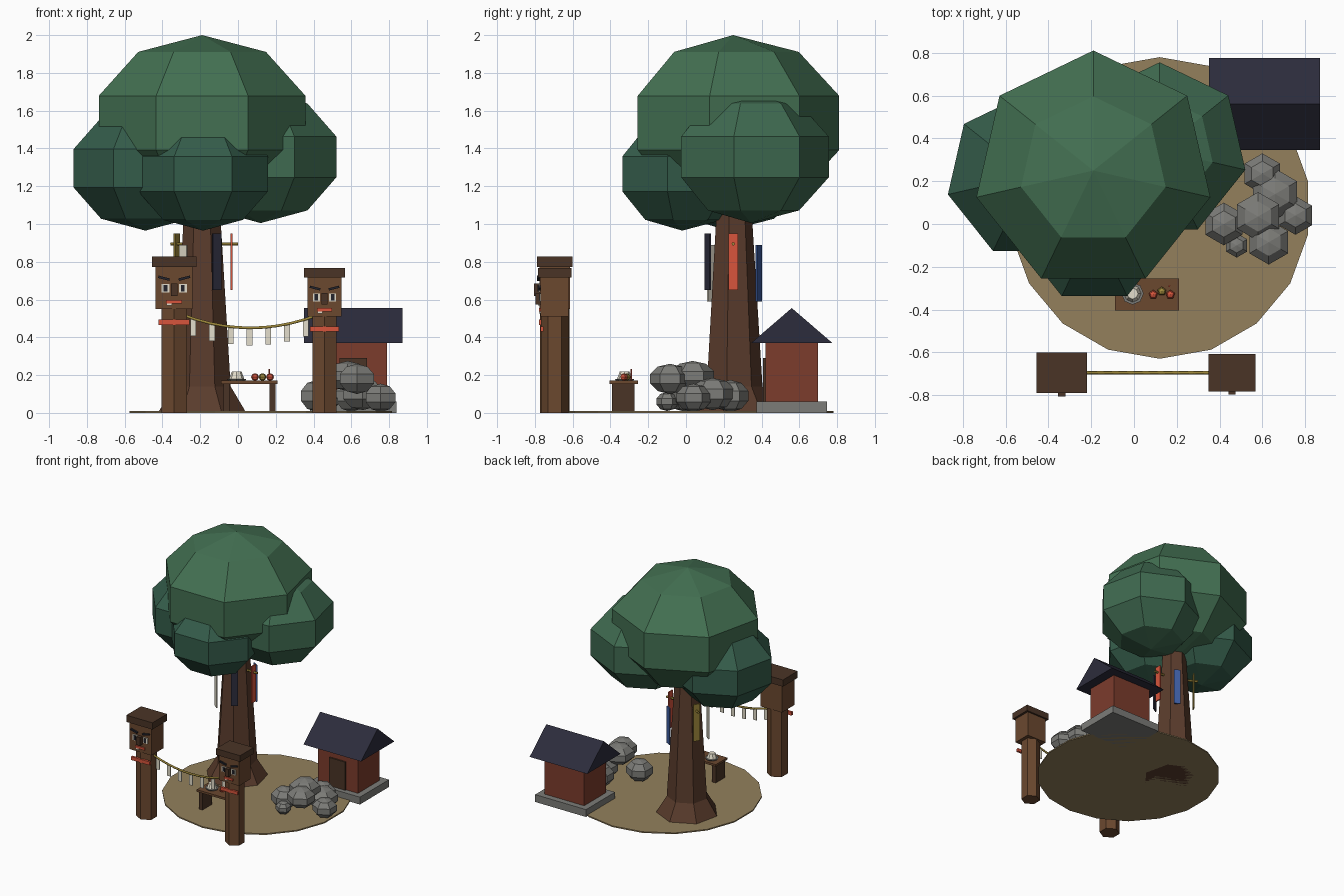
import bpy, bmesh, math
from mathutils import Vector

if "Cube" in bpy.data.objects:
    bpy.data.objects.remove(bpy.data.objects["Cube"])

MATS = {}


def mat(name, hexcol):
    if name not in MATS:
        m = bpy.data.materials.new(name)
        rgb = [int(hexcol[i:i + 2], 16) / 255 for i in (0, 2, 4)]
        m.diffuse_color = [((c + 0.055) / 1.055) ** 2.4 for c in rgb] + [1]
        m.use_nodes = True
        m.node_tree.nodes["Principled BSDF"].inputs["Base Color"].default_value = m.diffuse_color
        MATS[name] = m
    return MATS[name]


BARK = mat("bark", "5a3c2c")
WOOD = mat("wood", "6b482f")
DARK = mat("dark_wood", "4a3426")
BLACK = mat("black", "24242c")
RED = mat("red", "d8553c")
WHITE = mat("white", "e4decc")
GOLD = mat("gold", "a08a3c")
NAVY = mat("navy", "2c2c3c")
BLUE = mat("blue", "3c5ca0")
BRICK = mat("brick", "7c3c2c")
STONE = mat("stone", "7c7c78")
EARTH = mat("earth", "93805c")


def finish(name, bm, material):
    bmesh.ops.remove_doubles(bm, verts=bm.verts, dist=1e-5)
    bmesh.ops.recalc_face_normals(bm, faces=bm.faces)
    me = bpy.data.meshes.new(name)
    bm.to_mesh(me)
    bm.free()
    me.materials.append(material)
    ob = bpy.data.objects.new(name, me)
    bpy.context.collection.objects.link(ob)
    return ob


def lathe(name, profile, n, loc, material):
    """Revolve (radius, z) points in n flat sides, one corner towards +y."""
    bm = bmesh.new()
    rings = []
    for r, z in profile:
        rings.append([bm.verts.new((r * math.cos(a), r * math.sin(a), z))
                      for a in (math.pi / 2 + 2 * math.pi * i / n for i in range(n))])
    for lo, hi in zip(rings, rings[1:]):
        for i in range(n):
            j = (i + 1) % n
            bm.faces.new((lo[i], lo[j], hi[j], hi[i]))
    for ring, (r, z) in ((rings[0], profile[0]), (rings[-1], profile[-1])):
        if r > 0:
            bm.faces.new(ring)
    bmesh.ops.dissolve_degenerate(bm, dist=1e-5, edges=bm.edges)
    ob = finish(name, bm, material)
    ob.location = loc
    return ob


def blob(name, loc, r, rz, n, material, rings=5):
    steps = [math.pi * k / rings for k in range(rings + 1)]
    prof = [(r * math.sin(t) if 0 < k < rings else 0, -rz * math.cos(t)) for k, t in enumerate(steps)]
    return lathe(name, prof, n, loc, material)


def box(name, loc, size, material, rot=(0, 0, 0)):
    bm = bmesh.new()
    bmesh.ops.create_cube(bm, size=1)
    bmesh.ops.scale(bm, vec=size, verts=bm.verts)
    ob = finish(name, bm, material)
    ob.location = loc
    ob.rotation_euler = rot
    return ob


# Ground and tree
lathe("ground", [(0.705, 0), (0.705, 0.01)], 18, (0.12, 0.075, 0), EARTH)
TX, TY = -0.19, 0.25
lathe("trunk", [(0.24, 0), (0.155, 0.14), (0.10, 1.03), (0.09, 1.25)], 7, (TX, TY, 0), BARK)
blob("crown_main", (TX, TY, 1.535), 0.59, 0.465, 7, mat("leaf_a", "437052"))
blob("crown_left", (-0.49, 0.225, 1.295), 0.41, 0.33, 7, mat("leaf_b", "345c4a"))
blob("crown_right", (0.12, 0.345, 1.355), 0.432, 0.35, 7, mat("leaf_c", "3f6a50"))
blob("crown_front", (-0.185, -0.02, 1.265), 0.37, 0.30, 7, MATS["leaf_b"])

# Cloth strips around the trunk, some held by pegs
for deg, z, m, peg in ((0, 0.80, RED, 1), (60, 0.74, BLUE, 0), (150, 0.80, GOLD, 1),
                       (230, 0.74, WHITE, 0), (300, 0.80, NAVY, 0)):
    a = math.radians(deg)
    d = Vector((math.cos(a), math.sin(a), 0))
    c = Vector((TX, TY, 0))
    box("cloth_strip", c + d * 0.155 + Vector((0, 0, z)), (0.01, 0.05, 0.30), m, (0, 0, a))
    if peg:
        p = lathe("cloth_peg", [(0.009, 0.09), (0.009, 0.19)], 6, c + Vector((0, 0, 0.895)), GOLD)
        p.rotation_euler = (0, math.pi / 2, a)


# Carved guardian posts, the right one slightly smaller
def post(side, x, s):
    y = -0.695

    def part(name, dx, dy, z, size, m, ry=0):
        box(side + "_" + name, (x + dx * s, y + dy * s, z * s), [v * s for v in size], m, (0, ry, 0))

    lathe(side + "_post_shaft", [(0.078 * s, 0), (0.078 * s, 0.56 * s)], 6, (x, y, 0), WOOD)
    part("post_head", 0, 0, 0.663, (0.195, 0.16, 0.226), WOOD)
    part("post_cap", 0, 0, 0.80, (0.235, 0.19, 0.055), DARK)
    part("post_sash", 0, -0.073, 0.48, (0.165, 0.018, 0.028), RED)
    part("nose", 0, -0.093, 0.652, (0.034, 0.036, 0.066), DARK)
    part("lip", 0, -0.083, 0.589, (0.085, 0.014, 0.018), RED)
    part("tooth", -0.026, -0.083, 0.577, (0.028, 0.012, 0.018), WHITE)
    for k in (-1, 1):
        part("eye", k * 0.046, -0.082, 0.66, (0.042, 0.010, 0.046), WHITE)
        part("pupil", k * 0.046, -0.087, 0.66, (0.02, 0.008, 0.036), BLACK)
        part("brow", k * 0.054, -0.085, 0.713, (0.062, 0.016, 0.013), BLACK, -k * 0.25)


post("left", -0.338, 1.0)
post("right", 0.458, 0.927)


# Sagging rope with paper strips
def rope_z(x):
    return 0.45 + 0.062 * ((x - 0.066) / 0.34) ** 2


cu = bpy.data.curves.new("rope", 'CURVE')
cu.dimensions = '3D'
cu.bevel_depth = 0.008
cu.bevel_resolution = 1
cu.use_fill_caps = True
sp = cu.splines.new('POLY')
sp.points.add(10)
for i, p in enumerate(sp.points):
    x = -0.29 + 0.71 * i / 10
    p.co = (x, -0.695, rope_z(x), 1)
cu.materials.append(GOLD)
bpy.context.collection.objects.link(bpy.data.objects.new("rope", cu))
for i in range(7):
    x = -0.237 + 0.0993 * i
    box("paper_strip", (x, -0.695, rope_z(x) - 0.047), (0.03, 0.006, 0.09), WHITE)

# Offering table
box("table_top", (0.06, -0.33, 0.162), (0.30, 0.15, 0.017), WOOD)
for k in (-1, 1):
    box("table_leg", (0.06 + k * 0.122, -0.333, 0.08), (0.032, 0.12, 0.15), DARK)
lathe("plate", [(0.045, 0.17), (0.052, 0.18)], 8, (-0.007, -0.325, 0), STONE)
lathe("rice_mound", [(0.042, 0.175), (0.026, 0.218)], 8, (-0.007, -0.325, 0), WHITE)
for x, y, m in ((0.09, -0.33, RED), (0.13, -0.315, GOLD), (0.17, -0.33, RED)):
    blob("fruit", (x, y, 0.19), 0.022, 0.02, 5, m, 4)
lathe("incense_stick", [(0.005, 0.165), (0.005, 0.232)], 5, (0.165, -0.29, 0), RED)

# Shrine house
HX, HY = 0.61, 0.56
box("house_base", (HX, HY, 0.03), (0.46, 0.375, 0.06), STONE)
box("house_walls", (HX, HY, 0.215), (0.36, 0.28, 0.31), BRICK)
box("house_door", (HX, HY - 0.142, 0.175), (0.145, 0.02, 0.23), DARK)
bm = bmesh.new()
ends = [[bm.verts.new((HX + sx, HY + y, z)) for y, z in ((-0.215, 0.37), (0.215, 0.37), (0, 0.555))]
        for sx in (-0.26, 0.26)]
bm.faces.new(ends[0])
bm.faces.new(ends[1])
for i in range(3):
    j = (i + 1) % 3
    bm.faces.new((ends[0][i], ends[0][j], ends[1][j], ends[1][i]))
finish("house_roof", bm, NAVY)

# Rock pile
for x, y, z, r, rz in ((0.42, 0.0, 0.09, 0.105, 0.085), (0.58, 0.035, 0.195, 0.12, 0.08),
                       (0.63, -0.085, 0.18, 0.11, 0.08), (0.755, 0.04, 0.08, 0.095, 0.075),
                       (0.66, 0.14, 0.10, 0.125, 0.085), (0.60, 0.235, 0.09, 0.1, 0.085),
                       (0.48, -0.10, 0.06, 0.06, 0.05)):
    blob("rock", (x, y, z), r, rz, 6, STONE)
